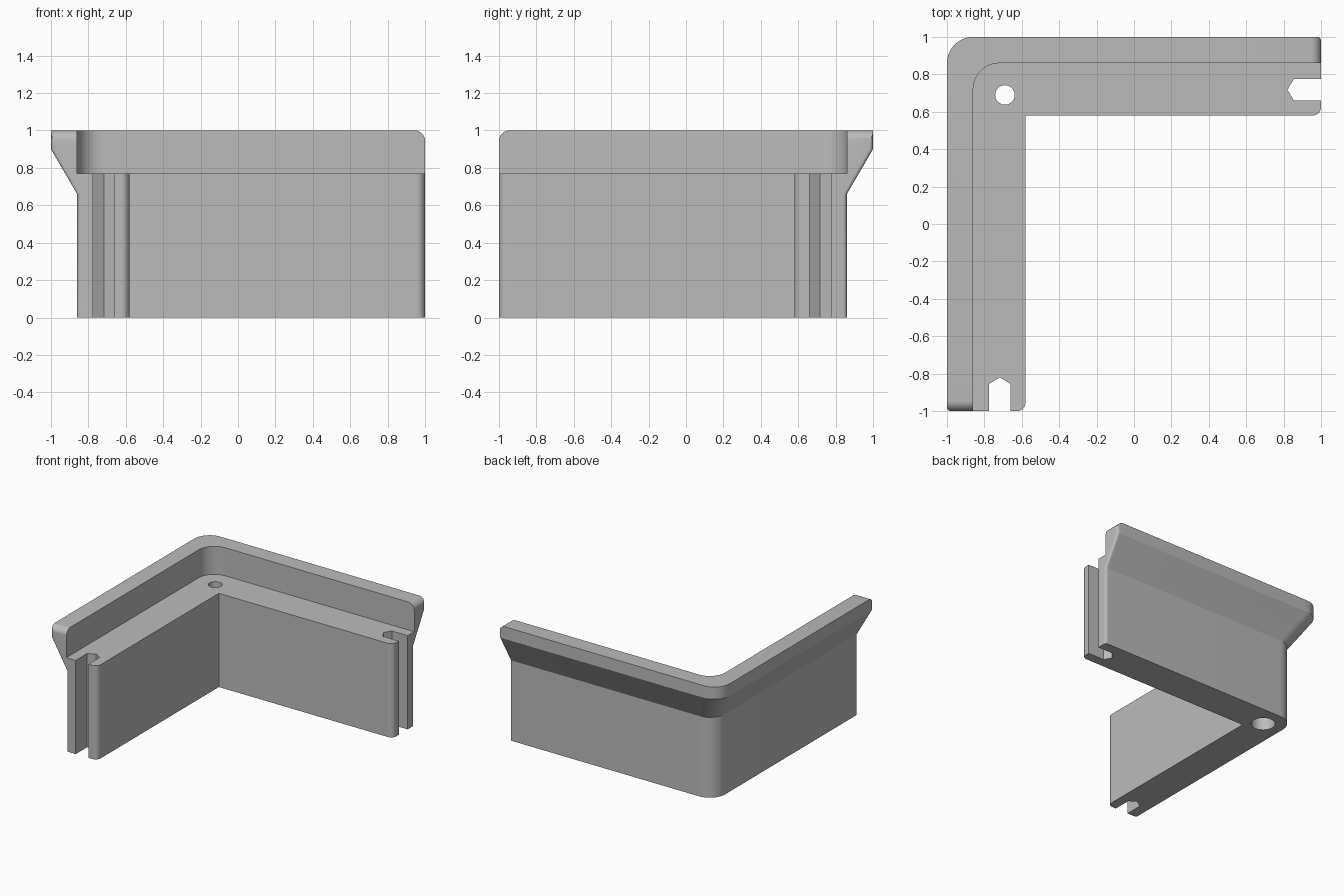
import bpy, bmesh
from math import sin, cos, pi, sqrt

if "Cube" in bpy.data.objects:
    bpy.data.objects.remove(bpy.data.objects["Cube"], do_unlink=True)

grey = bpy.data.materials.new("plain grey")
grey.use_nodes = True
grey.diffuse_color = (0.5, 0.5, 0.5, 1)
grey.node_tree.nodes["Principled BSDF"].inputs["Base Color"].default_value = (0.5, 0.5, 0.5, 1)

CORNER = 0.14          # outer corner radius
LIP, BACK = 0.14, 0.42  # distances in from the outermost wall
SHELF, TOP = 0.77, 1.0
TOP_R, OUT_R, IN_R = 0.055, 0.02, 0.045  # end roundings


def make_object(name, bm):
    bmesh.ops.recalc_face_normals(bm, faces=bm.faces)
    mesh = bpy.data.meshes.new(name)
    bm.to_mesh(mesh)
    bm.free()
    mesh.materials.append(grey)
    ob = bpy.data.objects.new(name, mesh)
    bpy.context.collection.objects.link(ob)
    return ob


def inset(s, r):
    """How far a quarter round of radius r pulls in at distance s from the end."""
    return r - sqrt(r * r - (r - s) ** 2) if s < r else 0


def section(s):
    """Cross-section as (distance in, height), rounded near the leg ends."""
    o, i, t = inset(s, OUT_R), BACK - inset(s, IN_R), TOP - inset(s, TOP_R)
    return [(LIP + o, 0), (LIP + o, 0.66), (o, 0.9), (o, t),
            (LIP, t), (LIP, SHELF), (i, SHELF), (i, 0)]


# Stations along the path: one leg, the round corner, the other leg
ends = [TOP_R * (1 - cos(pi / 2 * k / 8)) for k in range(9)]
rings = [[(1 - s, 1 - d, z) for d, z in section(s)] for s in ends]
for k in range(13):
    a = pi / 2 * (1 + k / 12)
    ring = []
    for d, z in section(1):
        r = CORNER if d < BACK else 0
        ring.append((-1 + d + r + r * cos(a), 1 - d - r + r * sin(a), z))
    rings.append(ring)
rings += [[(-1 + d, -1 + s, z) for d, z in section(s)] for s in reversed(ends)]

# Corner bracket body with flared lip
bm = bmesh.new()
loops = [[bm.verts.new(p) for p in ring] for ring in rings]
for a, b in zip(loops, loops[1:]):
    for j in range(len(a)):
        k = (j + 1) % len(a)
        bm.faces.new((a[j], a[k], b[k], b[j]))
bm.faces.new(loops[0])
bm.faces.new(loops[-1])
bmesh.ops.remove_doubles(bm, verts=bm.verts, dist=1e-5)
bracket = make_object("corner_bracket", bm)


def prism(name, outline, z0, z1):
    bm = bmesh.new()
    face = bm.faces.new([bm.verts.new((x, y, z0)) for x, y in outline])
    out = bmesh.ops.extrude_face_region(bm, geom=[face])
    for v in out["geom"]:
        if isinstance(v, bmesh.types.BMVert):
            v.co.z = z1
    ob = make_object(name, bm)
    ob.hide_render = True
    return ob


def circle(r):
    return [(-0.69 + r * cos(k * pi / 24), 0.69 + r * sin(k * pi / 24)) for k in range(48)]


# Pointed end slots, screw hole and its wide lower bore
slot = [(1.1, 0.66), (1.1, 0.775), (0.855, 0.775), (0.82, 0.7175), (0.855, 0.66)]
cutters = [
    prism("right_slot_cutter", slot, -0.1, 0.9),
    prism("front_slot_cutter", [(-y, -x) for x, y in slot], -0.1, 0.9),
    prism("hole_cutter", circle(0.052), -0.1, 0.9),
    prism("bore_cutter", circle(0.09), -0.1, 0.6),
]
bpy.ops.object.select_all(action='DESELECT')
bpy.context.view_layer.objects.active = bracket
bracket.select_set(True)
for c in cutters:
    mod = bracket.modifiers.new(c.name, 'BOOLEAN')
    mod.operation, mod.solver, mod.object = 'DIFFERENCE', 'EXACT', c
    bpy.ops.object.modifier_apply(modifier=mod.name)
    bpy.data.objects.remove(c, do_unlink=True)

bpy.ops.object.shade_smooth_by_angle(angle=pi * 25 / 180)
